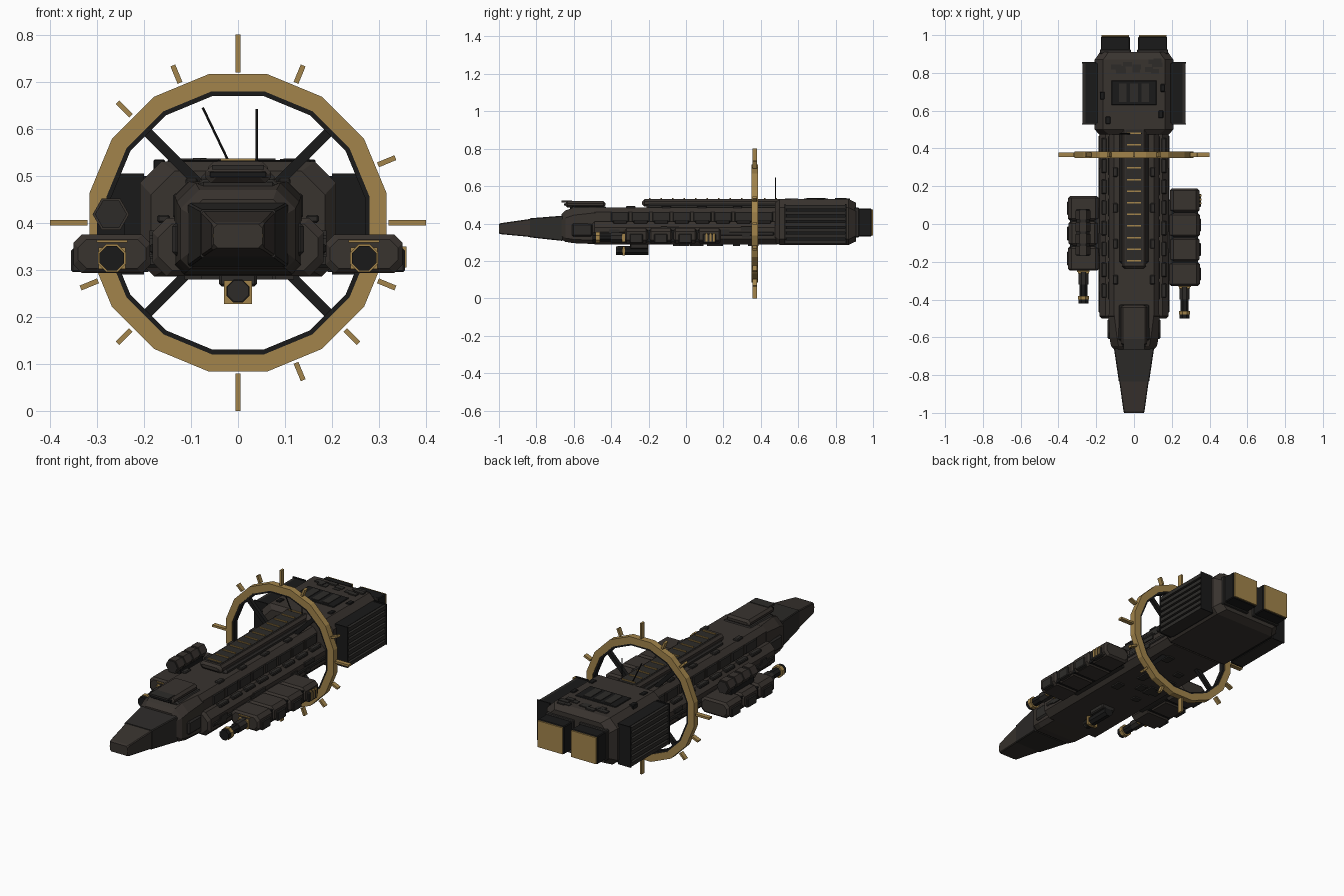
import bpy, bmesh, math, random
from mathutils import Matrix, Vector

if "Cube" in bpy.data.objects:
    bpy.data.objects.remove(bpy.data.objects["Cube"])

random.seed(4)

def mat(name, c):
    m = bpy.data.materials.new(name)
    m.diffuse_color = (*c, 1)
    m.use_nodes = True
    m.node_tree.nodes["Principled BSDF"].inputs["Base Color"].default_value = m.diffuse_color
    return m

HULL = mat("hull", (0.040, 0.033, 0.028))
PANEL = mat("panel", (0.026, 0.024, 0.022))
BLACK = mat("black", (0.010, 0.010, 0.010))
GOLD = mat("gold", (0.36, 0.23, 0.07))

def finish(name, bm, m):
    bmesh.ops.recalc_face_normals(bm, faces=bm.faces)
    me = bpy.data.meshes.new(name)
    bm.to_mesh(me)
    bm.free()
    me.materials.append(m)
    o = bpy.data.objects.new(name, me)
    bpy.context.collection.objects.link(o)
    return o

def box(name, x, y, z, m, bev=0.0):
    """Box from (min, max) ranges, optionally chamfered."""
    bm = bmesh.new()
    bmesh.ops.create_cube(bm, size=1)
    for v in bm.verts:
        v.co = [r[0] + (c + 0.5) * (r[1] - r[0]) for c, r in zip(v.co, (x, y, z))]
    if bev:
        bmesh.ops.bevel(bm, geom=bm.edges[:], offset=bev, segments=1, affect='EDGES')
    return finish(name, bm, m)

def loft(name, sections, m, cx=0.0):
    """Sections: (y, half width, z0, z1, bottom chamfer, top chamfer)."""
    bm = bmesh.new()
    rings = []
    for y, w, z0, z1, b, t in sections:
        half = [(w - b, z0), (w, z0 + b), (w, z1 - t), (w - t, z1)]
        pts = half + [(-x, z) for x, z in reversed(half)]
        rings.append([bm.verts.new((cx + x, y, z)) for x, z in pts])
    for a, c in zip(rings, rings[1:]):
        for i in range(8):
            j = (i + 1) % 8
            bm.faces.new((a[i], a[j], c[j], c[i]))
    bm.faces.new(rings[0])
    bm.faces.new(rings[-1])
    return finish(name, bm, m)

def block(name, cx, w, y0, y1, z0, z1, ch, m, e=0.012):
    """Octagonal-section block with chamfered ends."""
    return loft(name, [(y0, w - e, z0 + e, z1 - e, ch, ch), (y0 + e, w, z0, z1, ch, ch),
                       (y1 - e, w, z0, z1, ch, ch), (y1, w - e, z0 + e, z1 - e, ch, ch)], m, cx)

def rod(name, p, q, r, m, n=8, r2=None):
    p, q = Vector(p), Vector(q)
    bm = bmesh.new()
    rot = (q - p).to_track_quat('Z', 'Y').to_matrix().to_4x4()
    bmesh.ops.create_cone(bm, cap_ends=True, segments=n, radius1=r, radius2=r2 or r, depth=(q - p).length,
                          matrix=Matrix.Translation((p + q) / 2) @ rot @ Matrix.Rotation(math.pi / n, 4, 'Z'))
    return finish(name, bm, m)

def ring(name, ro, ri, y0, y1, m, n=16):
    bm = bmesh.new()
    loops = []
    for i in range(n):
        a = 2 * math.pi * (i + 0.5) / n
        loops.append([bm.verts.new((r * math.cos(a), y, 0.4 + r * math.sin(a)))
                      for r, y in ((ro, y0), (ro, y1), (ri, y1), (ri, y0))])
    for i in range(n):
        a, b = loops[i], loops[(i + 1) % n]
        for k in range(4):
            bm.faces.new((a[k], a[(k + 1) % 4], b[(k + 1) % 4], b[k]))
    return finish(name, bm, m)

def radial(name, ang, r0, r1, w, y, m):
    o = box(name, (r0, r1), y, (-w / 2, w / 2), m)
    o.matrix_world = Matrix.Translation((0, 0, 0.4)) @ Matrix.Rotation(-math.radians(ang), 4, 'Y')
    return o

# Nose and forward hull
loft("nose", [(-1, .052, .347, .397, .008, .008), (-.99, .056, .343, .402, .004, .004),
              (-.83, .078, .328, .425, .004, .004)], HULL)
loft("nose_base", [(-.835, .08, .326, .428, .004, .004), (-.66, .106, .307, .442, .004, .004)], PANEL)
for s in (-1, 1):
    box("nose_lamp", (s * .05 - .003, s * .05 + .003), (-1, -.985), (.369, .376), GOLD)
loft("neck", [(-.665, .105, .315, .45, .02, .03), (-.645, .122, .302, .47, .02, .04),
              (-.60, .13, .295, .485, .02, .04), (-.48, .135, .29, .488, .02, .03)], HULL)

# Main hull: wide lower body, narrower upper body with panel bands
block("lower_hull", 0, .182, -.5, .5, .287, .41, .03, HULL)
block("upper_hull", 0, .132, -.5, .5, .38, .487, .025, HULL)
for i in range(8):
    y = -.40 + i * .11
    for s in (-1, 1):
        xs = sorted((s * .12, s * .138))
        box("upper_side_panel", xs, (y, y + .095), (.41, .462), PANEL, .004)
        xs = sorted((s * .145, s * .172))
        box("deck_panel", xs, (y + .01, y + .085), (.40, .417), PANEL, .004)
for s in (-1, 1):
    box("side_rail", sorted((s * .17, s * .187)), (-.47, .47), (.335, .355), PANEL, .004)
    box("cheek_block", sorted((s * .10, s * .14)), (-.61, -.50), (.33, .40), PANEL, .008)
    for i in range(4):
        y = -.32 + i * .19
        box("top_hatch", sorted((s * .085, s * .112)), (y, y + .05), (.48, .495), PANEL, .004)

# Dorsal spine with gold rungs
block("spine_base", 0, .078, -.21, .5, .475, .505, .008, PANEL)
block("spine", 0, .064, -.235, .515, .49, .53, .012, HULL)
box("spine_channel", (-.045, .045), (-.21, .5), (.525, .532), PANEL)
for i in range(12):
    y = -.195 + i * .0615
    box("spine_rung", (-.037, .037), (y - .004, y + .004), (.528, .537), GOLD)

# Bridge
block("bridge_base", 0, .085, -.62, -.42, .465, .492, .01, PANEL)
block("bridge", 0, .07, -.645, -.43, .485, .52, .012, HULL)
box("bridge_visor", (-.06, .06), (-.652, -.60), (.497, .508), BLACK)
brow = box("bridge_brow", (-.055, .055), (-.665, -.61), (.513, .523), PANEL)

# Rear engine block with top panels
loft("engine_block", [(.475, .185, .30, .51, .03, .05), (.50, .208, .286, .53, .03, .045),
                      (.87, .208, .286, .53, .03, .045), (.91, .18, .305, .51, .03, .045)], HULL)
box("top_vent", (-.12, .12), (.63, .76), (.52, .534), BLACK, .003)
for x in (-.06, 0, .06):
    box("top_vent_slat", (x - .02, x + .02), (.645, .745), (.53, .537), PANEL)
for i in range(12):
    x, y = random.uniform(-.14, .12), random.uniform(.79, .86)
    box("rear_greeble", (x, x + random.uniform(.02, .06)), (y, y + .025), (.52, random.uniform(.532, .538)), PANEL)
for x, y in ((-.18, .66), (.13, .56), (.14, .7), (-.15, .53)):
    box("rear_hatch", (x, x + .025), (y, y + .04), (.505, .535), BLACK, .003)

# Side radiators with horizontal fins
for s in (-1, 1):
    box("radiator_core", sorted((s * .19, s * .258)), (.535, .85), (.295, .50), BLACK)
    for i in range(7):
        z = .292 + i * .031
        box("radiator_fin", sorted((s * .2, s * .273)), (.53, .855), (z, z + .02), PANEL)
    for y in (.527, .851):
        box("radiator_end", sorted((s * .2, s * .275)), (y, y + .006), (.29, .505), BLACK)
    # Thruster nozzles
    box("thruster", sorted((s * .022, s * .175)), (.88, .992), (.332, .48), BLACK, .004)
    box("thruster_glow", sorted((s * .026, s * .171)), (.985, 1.0), (.336, .476), GOLD)
    box("thruster_collar", sorted((s * .016, s * .181)), (.90, .925), (.326, .486), PANEL, .004)

# Gold ring with dark liner, spokes and spikes
ring("ring", .322, .285, .350, .384, GOLD)
ring("ring_liner", .286, .275, .353, .381, BLACK)
for a in (45, 135, 225, 315):
    radial("spoke", a, .12, .283, .021, (.357, .377), BLACK)
for a in (0, 90, 180, 270):
    radial("long_spike", a, .32, .4, .011, (.355, .379), GOLD)
for a in (22.5, 67.5, 112.5, 135, 202.5, 225, 292.5, 315, 337.5):
    radial("short_spike", a, .322, .362, .011, (.355, .379), GOLD)

# Side weapon pods (port one is shorter and carries a canister)
def pod(s, y0, y1, segs):
    cx = s * .268
    box("pod_core", (cx - .07, cx + .07), (y0 + .02, y1 - .02), (.30, .362), BLACK)
    box("pod_mount", sorted((s * .15, s * .23)), (y0 + .08, y1 - .06), (.305, .36), PANEL, .006)
    L = (y1 - y0) / segs
    for i in range(segs):
        a = y0 + i * L
        block("pod_segment", cx, .082 - .004 * (i % 2), a + .003, a + L - .003, .293, .375, .018, HULL, .01)
        box("pod_outer_plate", sorted((s * .33, s * .355)), (a + .03, a + L - .03), (.295, .345), PANEL, .004)
    box("pod_stripe", (cx - .033, cx + .033), (y0 - .004, y0 + .02), (.358, .363), GOLD)
    box("gun_collar", (cx - .029, cx + .029), (y0 - .012, y0 + .02), (.302, .348), GOLD)
    rod("gun_sleeve", (cx, y0 + .01, .325), (cx, y0 - .07, .325), .028, PANEL)
    rod("gun_barrel", (cx, y0, .325), (cx, y0 - .165, .325), .023, BLACK)
    rod("gun_muzzle_band", (cx, y0 - .13, .325), (cx, y0 - .15, .325), .032, GOLD)
    rod("gun_muzzle", (cx, y0 - .15, .325), (cx, y0 - .17, .325), .028, BLACK)

pod(-1, -.25, .15, 3)
pod(1, -.33, .19, 4)
for i in range(3):
    y = .105 + i * .02
    box("pod_vent", (.345, .358), (y, y + .01), (.305, .35), GOLD)
rod("canister", (-.27, -.17, .418), (-.27, .08, .418), .034, PANEL, 6)
for i in range(4):
    y = -.165 + i * .063
    rod("canister_band", (-.27, y, .418), (-.27, y + .048, .418), .039, HULL, 6)
box("canister_cradle", (-.30, -.24), (-.14, .05), (.37, .40), BLACK)

# Belly gun
box("belly_mount", (-.04, .04), (-.30, -.20), (.265, .295), PANEL, .005)
rod("belly_gun", (0, -.365, .255), (0, -.20, .255), .026, BLACK)
box("belly_gun_frame", (-.03, .03), (-.34, -.325), (.228, .277), GOLD)
rod("belly_gun_tip", (0, -.375, .255), (0, -.34, .255), .024, PANEL)

# Antennas
rod("antenna", (.04, .478, .50), (.04, .478, .642), .003, BLACK, 6)
rod("antenna_tilted", (-.015, .478, .52), (-.075, .478, .645), .003, BLACK, 6)

# Scattered hull plates on lower sides and belly
for i in range(14):
    y, z = random.uniform(-.45, .38), random.uniform(.32, .365)
    for s in (-1, 1):
        box("side_plate", sorted((s * .17, s * .188)), (y, y + random.uniform(.03, .08)), (z, z + .02), PANEL)
for i in range(10):
    x, y = random.uniform(-.12, .08), random.uniform(-.1, .42)
    box("belly_plate", (x, x + .04), (y, y + random.uniform(.03, .08)), (.28, .295), PANEL)
